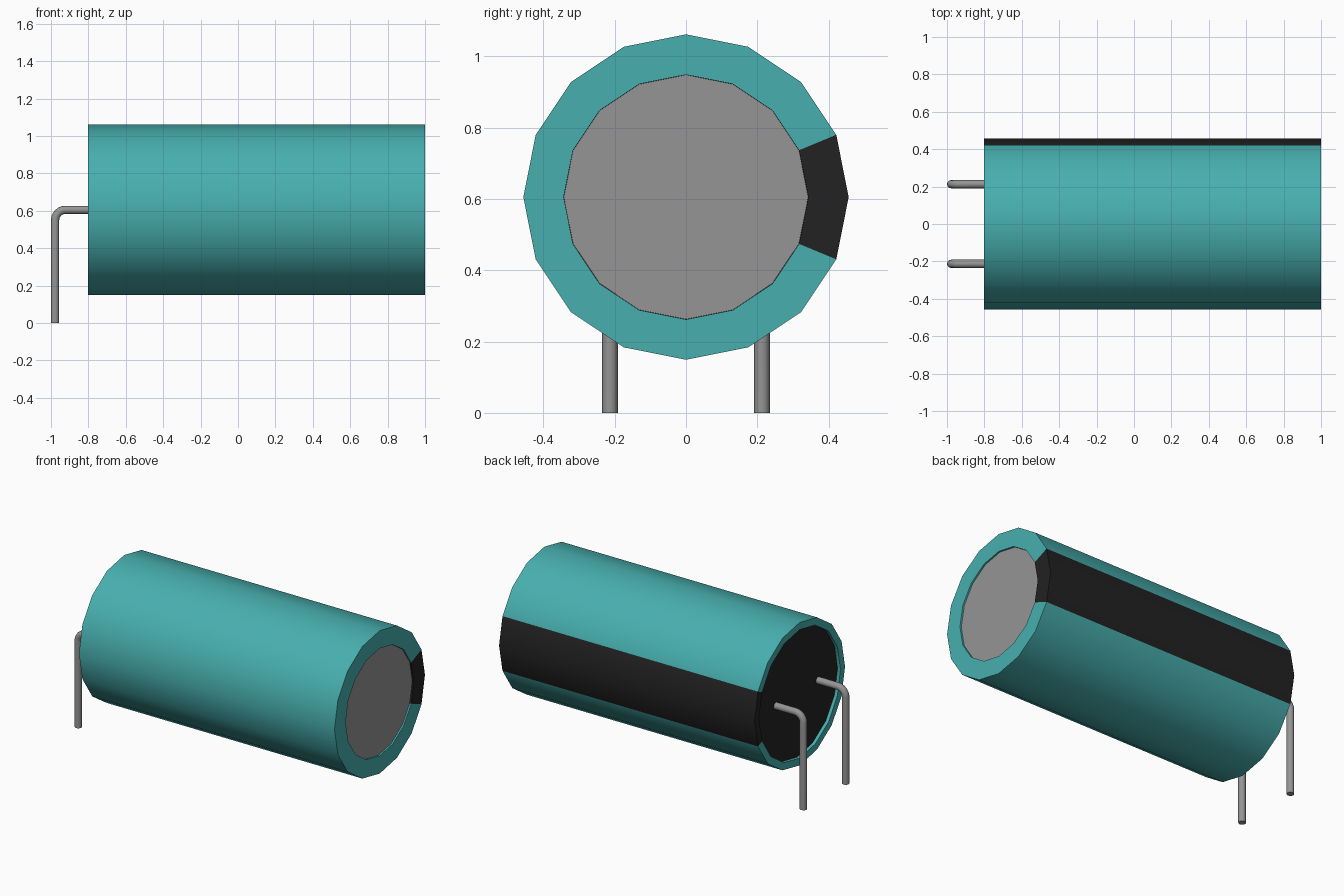
import bpy, bmesh
from math import sin, cos, pi, radians

cube = bpy.data.objects.get("Cube")
if cube:
    bpy.data.objects.remove(cube, do_unlink=True)

SIDES = 16
AXIS_Z = 0.605     # height of the can's axis
LEFT, RIGHT = -0.803, 1.0
R_OUT, R_TOP, R_BASE = 0.456, 0.343, 0.41


def material(name, rgb):
    m = bpy.data.materials.new(name)
    m.use_nodes = True
    m.diffuse_color = (*rgb, 1)
    m.node_tree.nodes["Principled BSDF"].inputs["Base Color"].default_value = (*rgb, 1)
    return m


teal = material("teal sleeve", (0.065, 0.43, 0.43))
black = material("black", (0.016, 0.016, 0.016))
metal = material("grey metal", (0.30, 0.30, 0.30))


def shade(obj):
    bpy.ops.object.select_all(action='DESELECT')
    obj.select_set(True)
    bpy.context.view_layer.objects.active = obj
    bpy.ops.object.shade_smooth_by_angle(angle=radians(35))


def finish(bm, name, mats):
    bmesh.ops.recalc_face_normals(bm, faces=bm.faces)
    mesh = bpy.data.meshes.new(name)
    bm.to_mesh(mesh)
    bm.free()
    for m in mats:
        mesh.materials.append(m)
    obj = bpy.data.objects.new(name, mesh)
    bpy.context.collection.objects.link(obj)
    shade(obj)
    return obj


def ring(bm, x, r):
    return [bm.verts.new((x, r * cos(2 * pi * i / SIDES), AXIS_Z + r * sin(2 * pi * i / SIDES)))
            for i in range(SIDES)]


def lathe(bm, profile, closed=False):
    """Revolve (x, radius) points about the long axis; 'closed' caps both ends."""
    rings = [ring(bm, x, r) for x, r in profile]
    for a, b in zip(rings, rings[1:]):
        for i in range(SIDES):
            j = (i + 1) % SIDES
            f = bm.faces.new((a[i], a[j], b[j], b[i]))
            # the two columns either side of +y carry the stripe
            f.material_index = 1 if i in (0, SIDES - 1) and not closed else 0
    if closed:
        bm.faces.new(rings[0])
        bm.faces.new(rings[-1])


# Sleeve with folded-over lips and a polarity stripe along the back;
# the profile closes on itself through the hidden inside
bm = bmesh.new()
lathe(bm, [(LEFT + 0.04, R_BASE), (LEFT, R_BASE), (LEFT, R_OUT), (RIGHT, R_OUT),
           (RIGHT, R_TOP), (RIGHT - 0.03, R_TOP), (LEFT + 0.04, R_BASE)])
bmesh.ops.remove_doubles(bm, verts=bm.verts, dist=1e-5)
finish(bm, "sleeve", [teal, black])

# Metal can top and rubber base, each slightly recessed in the sleeve
for name, x0, x1, r, mat in (
        ("can_top", RIGHT - 0.03, RIGHT - 0.01, R_TOP - 0.0005, metal),
        ("rubber_base", LEFT + 0.02, LEFT + 0.04, R_BASE - 0.0005, black)):
    bm = bmesh.new()
    lathe(bm, [(x0, r), (x1, r)], closed=True)
    finish(bm, name, [mat])

# Wire leads: out of the base, round a bend, then straight down
WIRE_R, BEND, WIRE_X = 0.022, 0.055, -0.978
path = [(LEFT + 0.03, AXIS_Z)]
path += [(WIRE_X + BEND - BEND * sin(a), AXIS_Z - BEND + BEND * cos(a))
         for a in (pi / 2 * k / 6 for k in range(7))]
path.append((WIRE_X, 0.0))

for name, y in (("front_lead", -0.213), ("back_lead", 0.213)):
    curve = bpy.data.curves.new(name, 'CURVE')
    curve.dimensions = '3D'
    curve.bevel_depth = WIRE_R
    curve.bevel_resolution = 4
    curve.use_fill_caps = True
    spline = curve.splines.new('POLY')
    spline.points.add(len(path) - 1)
    for p, (x, z) in zip(spline.points, path):
        p.co = (x, y, z, 1)
    curve.materials.append(metal)
    obj = bpy.data.objects.new(name, curve)
    bpy.context.collection.objects.link(obj)
    bpy.ops.object.select_all(action='DESELECT')
    obj.select_set(True)
    bpy.context.view_layer.objects.active = obj
    bpy.ops.object.convert(target='MESH')
    shade(bpy.context.view_layer.objects.active)
